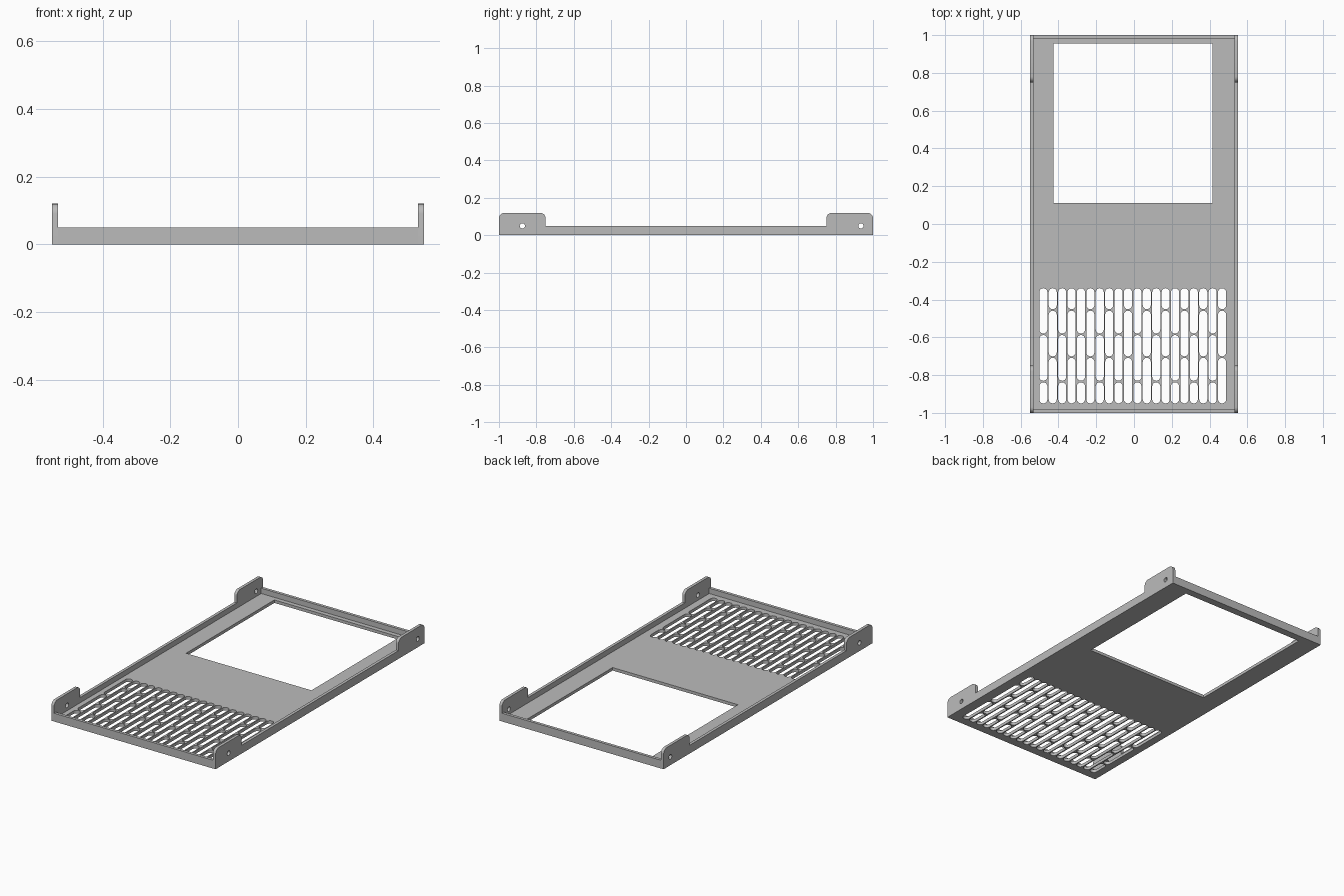
import bpy
from math import sin, cos, pi, radians
from mathutils import Matrix

cube = bpy.data.objects.get("Cube")
if cube:
    bpy.data.objects.remove(cube, do_unlink=True)

metal = bpy.data.materials.new("grey metal")
metal.use_nodes = True
GREY = (0.5, 0.5, 0.5, 1)
metal.diffuse_color = GREY
metal.node_tree.nodes["Principled BSDF"].inputs["Base Color"].default_value = GREY

W, L, T, RIM, EAR = 0.55, 1.0, 0.018, 0.05, 0.12


def arc(cx, cy, r, start, end, n=6):
    return [(cx + r * cos(radians(start + (end - start) * i / n)),
             cy + r * sin(radians(start + (end - start) * i / n))) for i in range(n + 1)]


def rect(x0, y0, x1, y1):
    return [(x0, y0), (x1, y0), (x1, y1), (x0, y1)]


def sheet(name, outlines, matrix):
    """Flat sheet of thickness T; the first outline is the edge, the rest are holes."""
    curve = bpy.data.curves.new(name, 'CURVE')
    curve.dimensions = '2D'
    curve.fill_mode = 'BOTH'
    curve.extrude = T / 2
    for pts in outlines:
        s = curve.splines.new('POLY')
        s.points.add(len(pts) - 1)
        for p, (x, y) in zip(s.points, pts):
            p.co = (x, y, 0, 1)
        s.use_cyclic_u = True
    ob = bpy.data.objects.new(name, curve)
    bpy.context.collection.objects.link(ob)
    bpy.ops.object.select_all(action='DESELECT')
    ob.select_set(True)
    bpy.context.view_layer.objects.active = ob
    bpy.ops.object.convert(target='MESH')
    ob = bpy.context.object
    ob.data.transform(matrix)
    ob.data.materials.clear()
    ob.data.materials.append(metal)
    bpy.ops.object.shade_smooth_by_angle(angle=radians(35))
    return ob


# Base plate with window and staggered vent slots
R = 0.0215
TOP, BOTTOM, GAP = -0.34, -0.95, 0.008
holes = [rect(-0.425, 0.11, 0.415, 0.955)]
for col in range(20):
    x = -0.48 + col * 0.0498
    breaks = (-0.455, -0.705) if col % 2 else (-0.584, -0.834)
    tops = [TOP] + [b - GAP / 2 for b in breaks]
    ends = [b + GAP / 2 for b in breaks] + [BOTTOM]
    for hi, lo in zip(tops, ends):
        holes.append(arc(x, hi - R, R, 0, 180, 8) + arc(x, lo + R, R, 180, 360, 8))
sheet("base_plate", [rect(T - W, T - L, W - T, L - T)] + holes,
      Matrix.Translation((0, 0, T / 2)))

# Side walls with rounded ears and screw holes; profile is drawn in y and z
C, E = 0.03, 0.75
side = [(-L, 0), (L, 0)]
side += arc(L - C, EAR - C, C, 0, 90) + arc(E + C, EAR - C, C, 90, 180)
side += [(E, RIM), (-E, RIM)]
side += arc(-E - C, EAR - C, C, 0, 90) + arc(C - L, EAR - C, C, 90, 180)
screws = [arc(y, 0.05, 0.014, 0, 345, 23) for y in (-0.875, 0.935)]
upright = Matrix(((0, 0, 1, 0), (1, 0, 0, 0), (0, 1, 0, 0), (0, 0, 0, 1)))
for name, sign in (("left_wall", 1), ("right_wall", -1)):
    sheet(name, [side] + screws, Matrix.Translation((sign * (W - T / 2), 0, 0)) @ upright)

# Front and back walls
for name, sign in (("front_wall", -1), ("back_wall", 1)):
    sheet(name, [rect(T - W, 0, W - T, RIM)],
          Matrix.Translation((0, sign * (L - T / 2), 0)) @ Matrix.Rotation(pi / 2, 4, 'X'))
